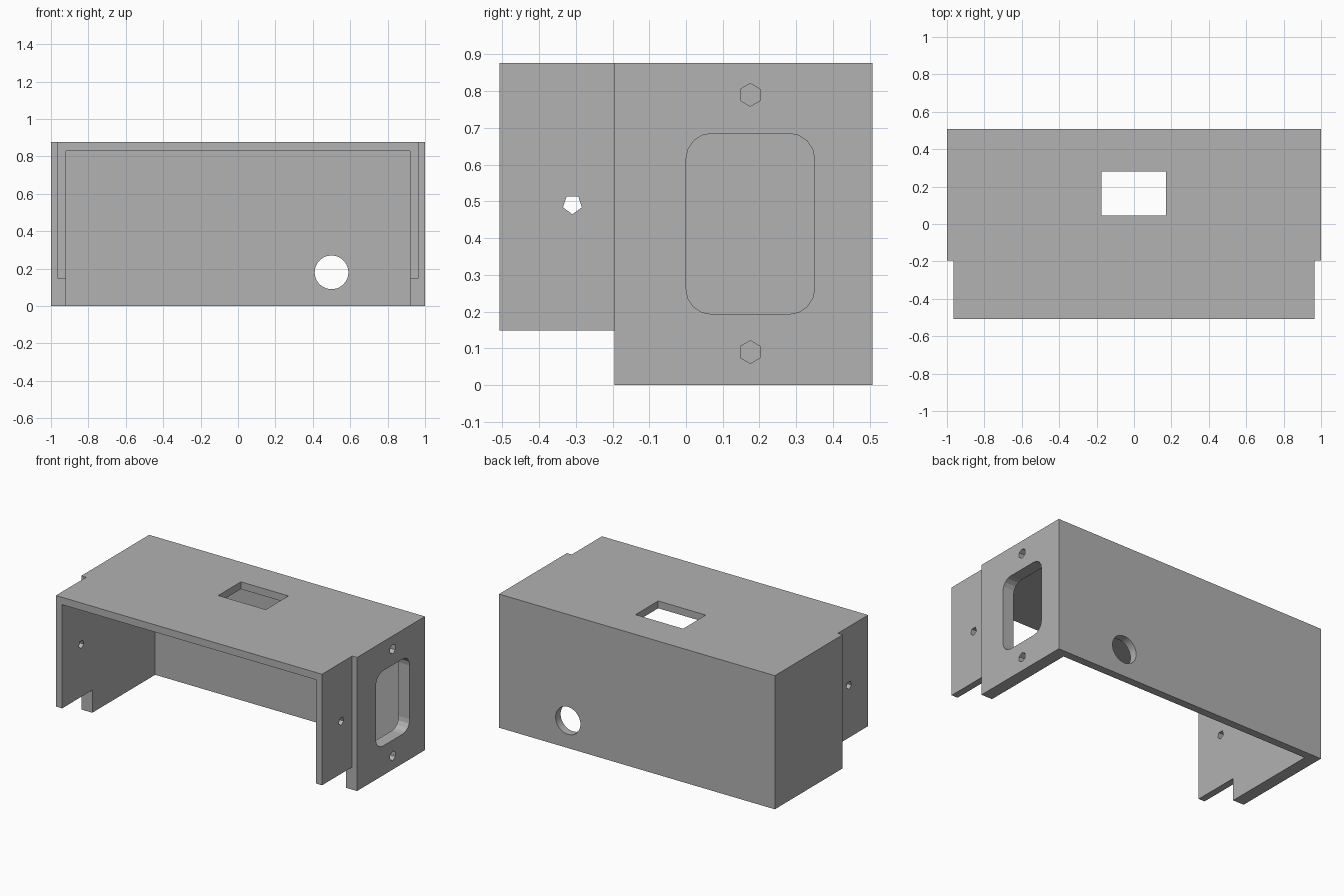
import bpy
import math

cube = bpy.data.objects.get("Cube")
if cube:
    bpy.data.objects.remove(cube, do_unlink=True)

DEPTH, HEIGHT = 0.508, 0.876   # half depth, full height
STEP_Y = -0.195                # where the side walls step in

grey = bpy.data.materials.new("plain grey")
grey.use_nodes = True
colour = (0.445, 0.445, 0.445, 1)
grey.diffuse_color = colour
grey.node_tree.nodes["Principled BSDF"].inputs["Base Color"].default_value = colour


def prism(name, outline, axis, low, high):
    """Extrude a closed 2D outline along x, y or z."""
    place = {"x": lambda a, b, t: (t, a, b),
             "y": lambda a, b, t: (a, t, b),
             "z": lambda a, b, t: (a, b, t)}[axis]
    n = len(outline)
    verts = [place(a, b, t) for t in (low, high) for a, b in outline]
    faces = [tuple(reversed(range(n))), tuple(range(n, 2 * n))]
    faces += [(i, (i + 1) % n, n + (i + 1) % n, n + i) for i in range(n)]
    if axis == "y":
        faces = [tuple(reversed(f)) for f in faces]
    mesh = bpy.data.meshes.new(name)
    mesh.from_pydata(verts, [], faces)
    mesh.materials.append(grey)
    obj = bpy.data.objects.new(name, mesh)
    bpy.context.collection.objects.link(obj)
    return obj


def rect(a0, a1, b0, b1):
    return [(a0, b0), (a1, b0), (a1, b1), (a0, b1)]


def polygon(a, b, radius, sides, start):
    angles = [math.radians(start) + math.tau * i / sides for i in range(sides)]
    return [(a + radius * math.cos(t), b + radius * math.sin(t)) for t in angles]


def rounded_rect(a0, a1, b0, b1, r, steps):
    points = []
    corners = [(a1 - r, b1 - r), (a0 + r, b1 - r), (a0 + r, b0 + r), (a1 - r, b0 + r)]
    for k, (a, b) in enumerate(corners):
        for i in range(steps + 1):
            t = math.pi / 2 * (k + i / steps)
            points.append((a + r * math.cos(t), b + r * math.sin(t)))
    return points


# Housing: side outline with the raised front flange, extruded across
side = [(STEP_Y, 0), (DEPTH, 0), (DEPTH, HEIGHT), (-DEPTH, HEIGHT),
        (-DEPTH, 0.148), (STEP_Y, 0.148)]
housing = prism("housing", side, "x", -1, 1)

cutters = [
    # Hollow interior, open at the front and below
    prism("cavity", rect(-0.92, 0.92, -0.1, 0.828), "y", -0.7, DEPTH - 0.052),
    # Window in the top
    prism("top_window", rect(-0.175, 0.17, 0.045, 0.28), "z", 0.7, 1),
    # Cable hole in the back
    prism("cable_hole", polygon(0.5, 0.18, 0.09, 48, 0), "y", 0.4, 0.6),
    # Socket opening in the left wall
    prism("socket_opening", rounded_rect(0, 0.35, 0.193, 0.685, 0.07, 4), "x", 0.85, 1.1),
    # Pin hole through both flanges
    prism("pin_hole", polygon(-0.309, 0.492, 0.027, 5, -90), "x", -1.1, 1.1),
]
# Screw holes above and below the socket
for z in (0.09, 0.79):
    cutters.append(prism("screw_hole", polygon(0.175, z, 0.031, 6, 90), "x", 0.85, 1.1))
# Recess the outside of both flanges
for low, high in ((-1.1, -0.965), (0.965, 1.1)):
    cutters.append(prism("flange_recess", rect(-0.7, STEP_Y, -0.1, 1), "x", low, high))

bpy.context.view_layer.objects.active = housing
for cutter in cutters:
    cutter.hide_render = True
    cut = housing.modifiers.new("cut", "BOOLEAN")
    cut.operation = "DIFFERENCE"
    cut.solver = "EXACT"
    cut.object = cutter
    bpy.ops.object.modifier_apply(modifier=cut.name)
    bpy.data.objects.remove(cutter, do_unlink=True)
